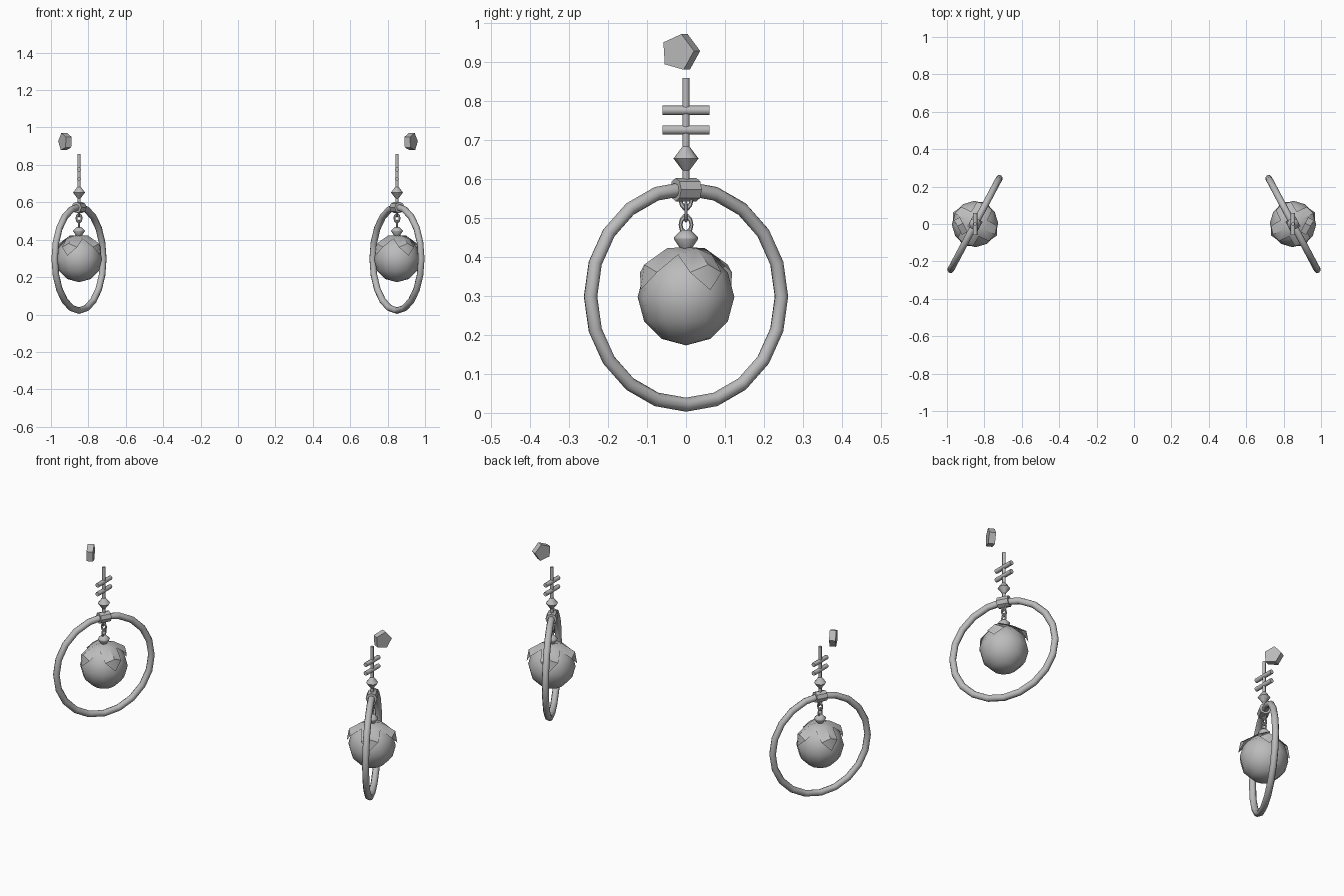
import bpy, bmesh
from math import pi, sin, cos, radians
from mathutils import Matrix, Vector

cube = bpy.data.objects.get("Cube")
if cube:
    bpy.data.objects.remove(cube)

metal = bpy.data.materials.new("grey_metal")
metal.use_nodes = True
GREY = (0.5, 0.5, 0.5, 1)
metal.diffuse_color = GREY
metal.node_tree.nodes["Principled BSDF"].inputs["Base Color"].default_value = GREY

X = 0.85                      # distance of each earring from the middle
TURN = radians(28)            # twist of the hoop about the vertical


def place(z, spin=0, tilt=0, x=X, y=0):
    """Tilt about y, spin about z, then move."""
    return (Matrix.Translation((x, y, z)) @ Matrix.Rotation(spin, 4, 'Z')
            @ Matrix.Rotation(tilt, 4, 'Y'))


def finish(name, bm, matrix, smooth=50):
    """Turn a bmesh into a mirrored pair of parts."""
    bm.transform(matrix)
    bmesh.ops.recalc_face_normals(bm, faces=bm.faces)
    mesh = bpy.data.meshes.new(name)
    bm.to_mesh(mesh)
    bm.free()
    mesh.materials.append(metal)
    if smooth:
        mesh.shade_smooth()
        mesh.set_sharp_from_angle(angle=radians(smooth))
    obj = bpy.data.objects.new(name, mesh)
    bpy.context.collection.objects.link(obj)
    mirror = obj.modifiers.new("Pair", 'MIRROR')
    mirror.use_mirror_merge = False
    return obj


def lathe(name, profile, sides, matrix, smooth=50):
    """Closed solid from (radius, height) points around z."""
    bm = bmesh.new()
    rings = [[bm.verts.new((r * cos(2 * pi * i / sides), r * sin(2 * pi * i / sides), z))
              for i in range(sides)] for r, z in profile]
    for a, b in zip(rings, rings[1:]):
        for i in range(sides):
            j = (i + 1) % sides
            bm.faces.new((a[i], a[j], b[j], b[i]))
    bm.faces.new(rings[0])
    bm.faces.new(rings[-1])
    return finish(name, bm, matrix, smooth)


def torus(name, major, minor, sides, tube, matrix, stretch=1):
    """Upright ring in the local yz plane."""
    bm = bmesh.new()
    grid = []
    for i in range(sides):
        a = 2 * pi * i / sides
        grid.append([])
        for k in range(tube):
            b = 2 * pi * k / tube
            r = major + minor * cos(b)
            grid[i].append(bm.verts.new((minor * sin(b), r * cos(a), r * sin(a) * stretch)))
    for i in range(sides):
        n = (i + 1) % sides
        for k in range(tube):
            m = (k + 1) % tube
            bm.faces.new((grid[i][k], grid[n][k], grid[n][m], grid[i][m]))
    return finish(name, bm, matrix)


def rod(name, radius, half, sides, matrix):
    return lathe(name, [(radius, -half), (radius, half)], sides, matrix)


# Large hoop and the collar gripping its top
torus("hoop", 0.277, 0.018, 20, 8, place(0.298, TURN))
lathe("hoop_collar", [(0.03, -0.03), (0.03, 0.03)], 8,
      place(0.572, TURN - pi / 2, pi / 2), 30)

# Hanging ball
bm = bmesh.new()
bmesh.ops.create_uvsphere(bm, u_segments=12, v_segments=6, radius=0.124)
finish("ball", bm, place(0.297, TURN))

# Four pointed leaves draped over the ball
bm = bmesh.new()
top = bm.verts.new((0, 0, 0.425))


def polar(angle, r, z):
    return bm.verts.new((r * cos(angle), r * sin(angle), z))


notches = [polar((k + 0.5) * pi / 2, 0.07, 0.405) for k in range(4)]
for k in range(4):
    a = k * pi / 2
    crown = polar(a, 0.055, 0.422)
    ridge = polar(a, 0.121, 0.38)
    tip = polar(a, 0.132, 0.315)
    for side, notch in ((-1, notches[k - 1]), (1, notches[k])):
        edge = polar(a + side * radians(23), 0.118, 0.36)
        bm.faces.new((top, crown, notch))
        bm.faces.new((crown, ridge, edge, notch))
        bm.faces.new((ridge, tip, edge))
finish("ball_leaves", bm, place(0, TURN), 40)

# Double-cone beads above the ball and above the collar
lathe("ball_cap", [(0.014, 0.42), (0.031, 0.445), (0.031, 0.45), (0.012, 0.468)], 8, place(0))
lathe("stem_bead", [(0.008, -0.032), (0.032, 0), (0.008, 0.032)], 8, place(0.652))

# Chain links, alternating direction
for n, z in enumerate((0.482, 0.515, 0.546)):
    torus(f"chain_link_{n + 1}", 0.014, 0.005, 10, 6, place(z, (n % 2) * pi / 2), 1.5)

# Stem with two cross bars
rod("stem", 0.009, 0.134, 8, place(0.724))
for n, z in enumerate((0.725, 0.775)):
    rod(f"cross_bar_{n + 1}", 0.012, 0.06, 8, place(z, pi / 2, pi / 2))

# Five-sided ear stud, turned outwards
lathe("ear_stud", [(0.048, -0.017), (0.048, 0.017)], 5,
      place(0.924, -TURN, pi / 2, 0.924, -0.014) @ Matrix.Rotation(radians(22), 4, 'Z'), 0)
